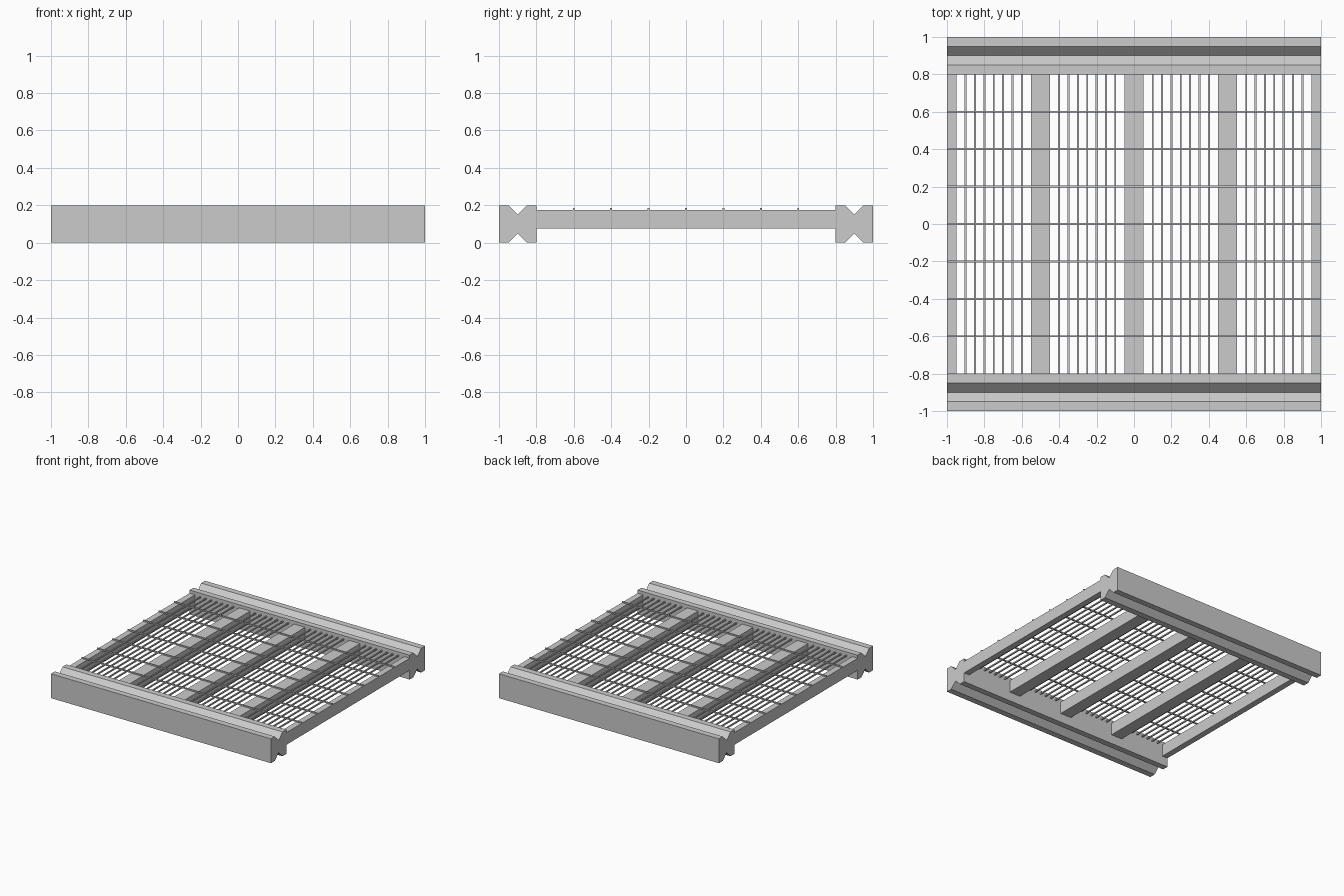
import bpy, bmesh
from mathutils import Matrix, Vector

if "Cube" in bpy.data.objects:
    bpy.data.objects.remove(bpy.data.objects["Cube"])


def make_object(name, bm):
    bmesh.ops.recalc_face_normals(bm, faces=bm.faces[:])
    me = bpy.data.meshes.new(name)
    bm.to_mesh(me)
    bm.free()
    ob = bpy.data.objects.new(name, me)
    bpy.context.collection.objects.link(ob)
    return ob


def boxes(name, specs):
    """One object made of boxes given as (centre, size)."""
    bm = bmesh.new()
    for c, s in specs:
        m = Matrix.Translation(Vector(c)) @ Matrix.Diagonal((*s, 1))
        bmesh.ops.create_cube(bm, size=1, matrix=m)
    return make_object(name, bm)


# Grooved end rails: square section with V notches above and below
profile = [(-1, 0), (-.95, 0), (-.9, .05), (-.85, 0), (-.8, 0),
           (-.8, .2), (-.85, .2), (-.9, .15), (-.95, .2), (-1, .2)]
for name, sign in (("front_rail", 1), ("back_rail", -1)):
    bm = bmesh.new()
    face = bm.faces.new([bm.verts.new((-1, y * sign, z)) for y, z in profile])
    ext = bmesh.ops.extrude_face_region(bm, geom=[face], use_keep_orig=True)
    moved = [g for g in ext["geom"] if isinstance(g, bmesh.types.BMVert)]
    bmesh.ops.translate(bm, verts=moved, vec=(2, 0, 0))
    make_object(name, bm)

# Half-width side beams and full-width inner beams
for name, x, w in (("left_beam", -.975, .05), ("inner_beam_left", -.5, .1),
                   ("inner_beam_middle", 0, .1), ("inner_beam_right", .5, .1),
                   ("right_beam", .975, .05)):
    boxes(name, [((x, 0, .125), (w, 1.6, .1))])

# Grating bars between the beams
xs = [i * .05 for i in range(-19, 20) if i % 10 not in (0, 1, 9)]
boxes("grating_bars", [((x, 0, .17), (.01, 1.6, .01)) for x in xs])

# Cross rods lying over bars and beams
boxes("cross_rods", [((0, i * .2, .18), (2, .01, .01)) for i in range(-3, 4)])
